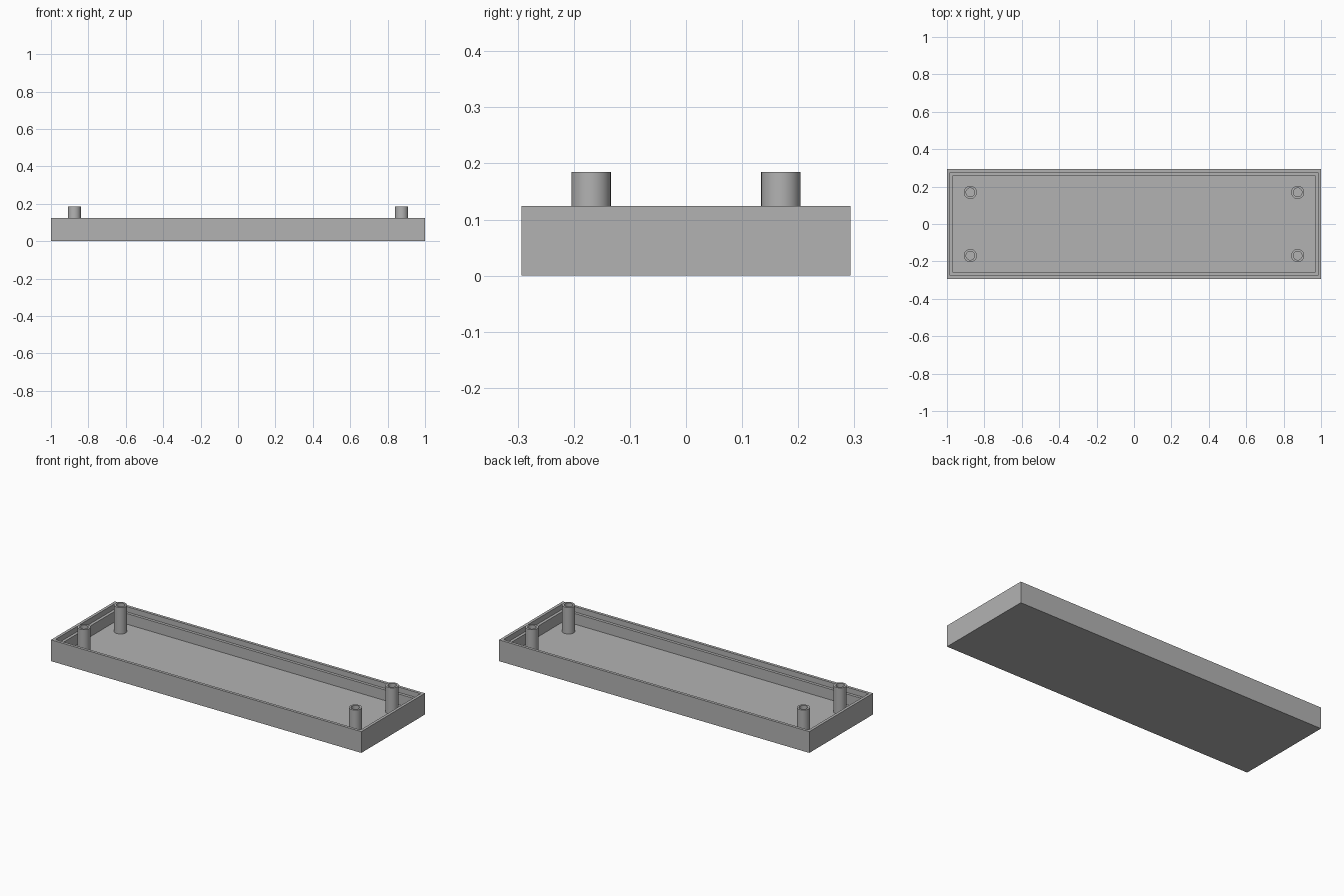
import bpy, bmesh, math

cube = bpy.data.objects.get("Cube")
if cube:
    bpy.data.objects.remove(cube, do_unlink=True)

grey = bpy.data.materials.new("plain grey")
grey.use_nodes = True
COLOUR = (0.45, 0.45, 0.45, 1)
grey.diffuse_color = COLOUR
grey.node_tree.nodes["Principled BSDF"].inputs["Base Color"].default_value = COLOUR

HALF_X, HALF_Y, HEIGHT, FLOOR = 1.0, 0.293, 0.124, 0.031
LIP, WALL, LEDGE = 0.0165, 0.033, 0.093
POST_R, HOLE_R, POST_TOP = 0.035, 0.023, 0.185


def loft(name, loops, cap_start=True, cap_end=True):
    """Skin consecutive closed loops into a solid."""
    bm = bmesh.new()
    rings = [[bm.verts.new(p) for p in loop] for loop in loops]
    for a, b in zip(rings, rings[1:]):
        for i in range(len(a)):
            j = (i + 1) % len(a)
            bm.faces.new((a[i], a[j], b[j], b[i]))
    if cap_start:
        bm.faces.new(rings[0][::-1])
    if cap_end:
        bm.faces.new(rings[-1])
    bmesh.ops.recalc_face_normals(bm, faces=bm.faces)
    mesh = bpy.data.meshes.new(name)
    bm.to_mesh(mesh)
    bm.free()
    mesh.materials.append(grey)
    obj = bpy.data.objects.new(name, mesh)
    bpy.context.collection.objects.link(obj)
    return obj


def rectangle(inset, z):
    x, y = HALF_X - inset, HALF_Y - inset
    return [(-x, -y, z), (x, -y, z), (x, y, z), (-x, y, z)]


def circle(r, z, n=40):
    return [(r * math.cos(math.tau * i / n), r * math.sin(math.tau * i / n), z)
            for i in range(n)]


# Open tray with a stepped rim
loft("tray", [rectangle(*p) for p in (
    (0, 0), (0, HEIGHT), (LIP, HEIGHT), (LIP, LEDGE), (WALL, LEDGE), (WALL, FLOOR))])

# Four hollow screw posts standing on the tray floor
for side, sx in (("left", 1), ("right", -1)):
    for end, sy in (("front", -1), ("back", 1)):
        post = loft(f"{end}_{side}_post", [circle(*p) for p in (
            (POST_R, FLOOR - 0.002), (POST_R, POST_TOP),
            (HOLE_R, POST_TOP), (HOLE_R, FLOOR + 0.001))])
        post.location = (sx * 0.875, sy * 0.169, 0)
        bpy.ops.object.select_all(action="DESELECT")
        post.select_set(True)
        bpy.context.view_layer.objects.active = post
        bpy.ops.object.shade_smooth_by_angle(angle=math.radians(35))
